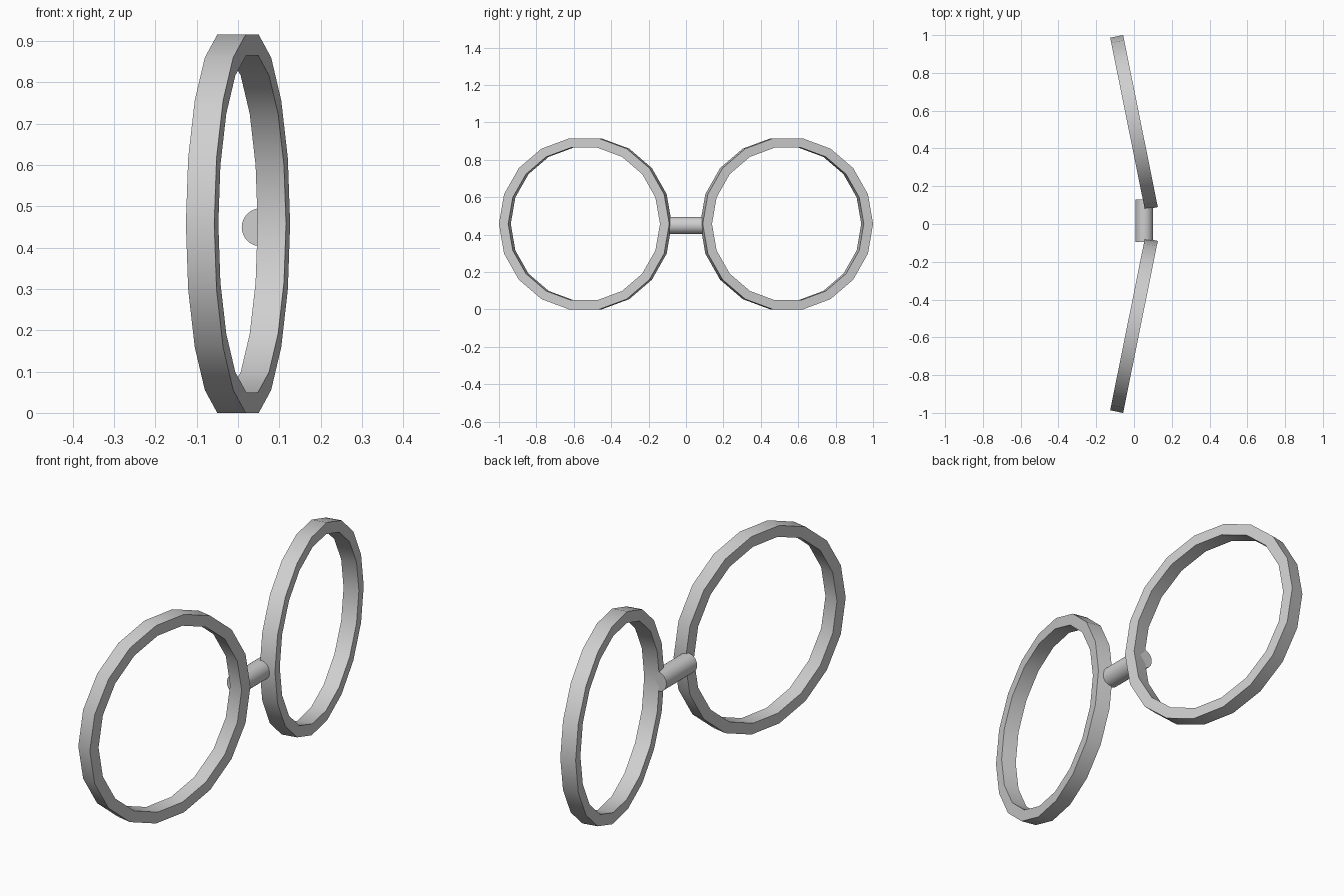
import bpy, bmesh, math
from mathutils import Matrix

cube = bpy.data.objects.get("Cube")
if cube:
    bpy.data.objects.remove(cube, do_unlink=True)

metal = bpy.data.materials.new("grey_metal")
metal.use_nodes = True
metal.diffuse_color = (0.62, 0.62, 0.62, 1)
metal.node_tree.nodes["Principled BSDF"].inputs["Base Color"].default_value = (0.62, 0.62, 0.62, 1)

SIDES = 18
OUTER, INNER, HALF_DEPTH = 0.4645, 0.414, 0.035
TILT = math.radians(11.4)


def finish(name, bm, matrix):
    bmesh.ops.recalc_face_normals(bm, faces=bm.faces)
    bm.transform(matrix)
    mesh = bpy.data.meshes.new(name)
    bm.to_mesh(mesh)
    bm.free()
    mesh.materials.append(metal)
    obj = bpy.data.objects.new(name, mesh)
    bpy.context.collection.objects.link(obj)
    bpy.ops.object.select_all(action="DESELECT")
    obj.select_set(True)
    bpy.context.view_layer.objects.active = obj
    bpy.ops.object.shade_smooth_by_angle(angle=math.radians(30))


def lens_rim(name, side):
    # Rectangular section swept around the x axis, then angled about z
    bm = bmesh.new()
    section = [(OUTER, -HALF_DEPTH), (OUTER, HALF_DEPTH),
               (INNER, HALF_DEPTH), (INNER, -HALF_DEPTH)]
    loops = []
    for i in range(SIDES):
        a = math.tau * i / SIDES
        loops.append([bm.verts.new((x, r * math.cos(a), r * math.sin(a)))
                      for r, x in section])
    for i, cur in enumerate(loops):
        nxt = loops[(i + 1) % SIDES]
        for j in range(4):
            k = (j + 1) % 4
            bm.faces.new((cur[j], cur[k], nxt[k], nxt[j]))
    place = Matrix.Translation((0, side * 0.538, 0.4575))
    finish(name, bm, place @ Matrix.Rotation(side * TILT, 4, "Z"))


lens_rim("front_rim", -1)
lens_rim("back_rim", 1)

# Round bridge joining the rims
bm = bmesh.new()
bmesh.ops.create_cone(bm, cap_ends=True, segments=32, radius1=0.046,
                      radius2=0.046, depth=0.225)
finish("bridge", bm, Matrix.Translation((0.055, 0.018, 0.449))
       @ Matrix.Rotation(math.pi / 2, 4, "X"))
